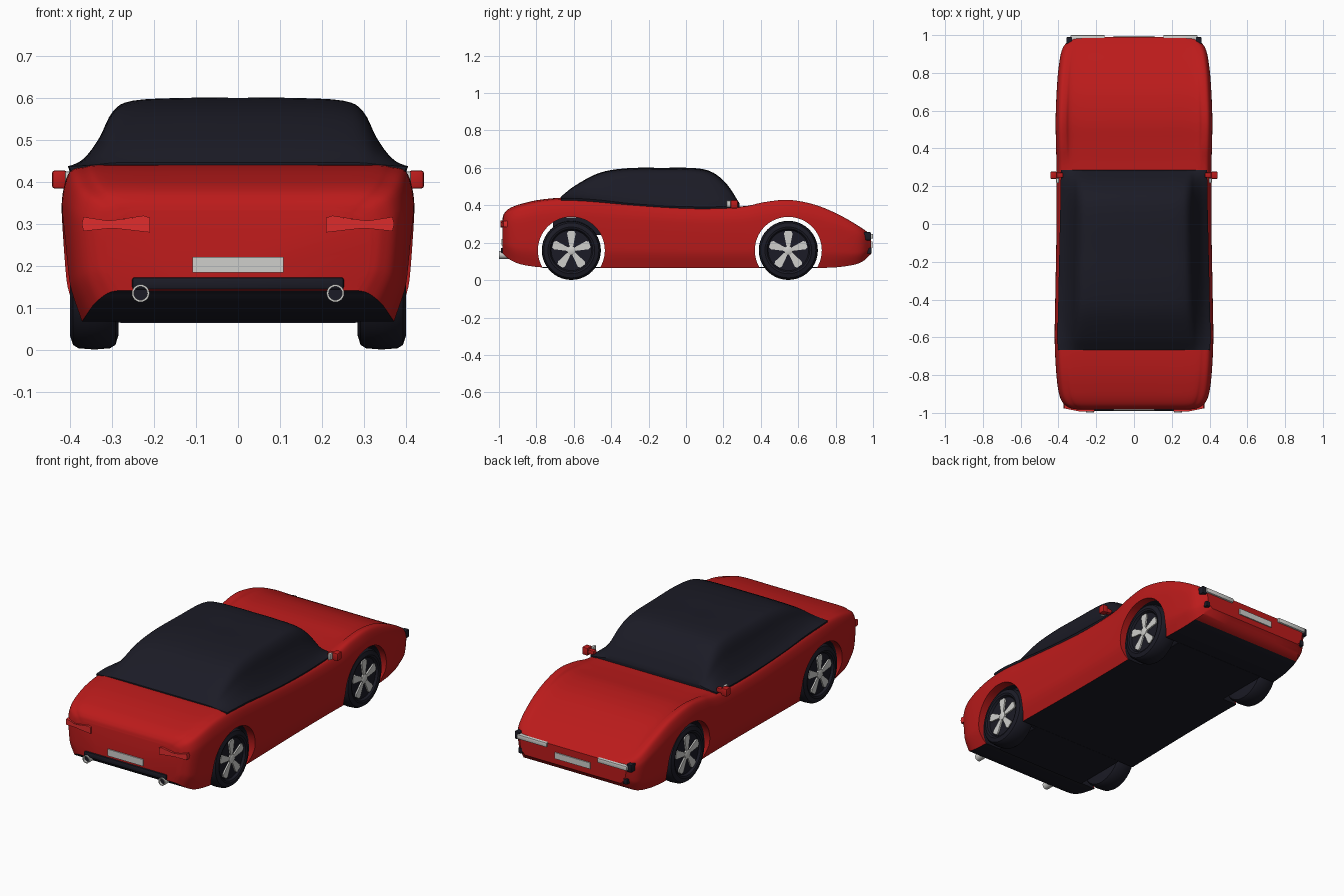
import bpy, bmesh, math
from mathutils import Vector, Matrix

cube = bpy.data.objects.get("Cube")
if cube:
    bpy.data.objects.remove(cube)


def material(name, rgb):
    m = bpy.data.materials.new(name)
    m.use_nodes = True
    m.diffuse_color = (*rgb, 1)
    m.node_tree.nodes["Principled BSDF"].inputs["Base Color"].default_value = (*rgb, 1)
    return m


RED = material("body red", (0.5, 0.011, 0.011))
DARK = material("dark blue grey", (0.011, 0.011, 0.019))
LAMP = material("lamp red", (0.74, 0.025, 0.025))
SILVER = material("light silver", (0.62, 0.62, 0.6))
parts = []


def finish(name, bm, *mats):
    bmesh.ops.recalc_face_normals(bm, faces=bm.faces[:])
    me = bpy.data.meshes.new(name)
    bm.to_mesh(me)
    bm.free()
    for m in mats:
        me.materials.append(m)
    ob = bpy.data.objects.new(name, me)
    bpy.context.collection.objects.link(ob)
    parts.append(ob)
    return ob


def spline(points, steps):
    """Catmull-Rom curve through tuples of any length."""
    p = [Vector(q) for q in points]
    p = [2 * p[0] - p[1]] + p + [2 * p[-1] - p[-2]]
    out = []
    for a, b, c, d in zip(p, p[1:], p[2:], p[3:]):
        for i in range(steps):
            t = i / steps
            out.append(0.5 * (2 * b + (c - a) * t + (2 * a - 5 * b + 4 * c - d) * t * t
                              + (3 * b - a - 3 * c + d) * t ** 3))
    return out + [p[-2]]


def loft(rings):
    """Skin closed rings and cap both ends."""
    bm = bmesh.new()
    rows = [[bm.verts.new(v) for v in r] for r in rings]
    n = len(rows[0])
    for a, b in zip(rows, rows[1:]):
        for i in range(n):
            j = (i + 1) % n
            bm.faces.new((a[i], a[j], b[j], b[i]))
    bm.faces.new(rows[0])
    bm.faces.new(rows[-1])
    return bm


def mirrored(half, y):
    """Full ring from a half section whose ends lie on the centre plane."""
    return [(x, y, z) for x, z in half] + [(-x, y, z) for x, z in half[-2:0:-1]]


def box(name, mat, x, y, z, bevel=0):
    bm = bmesh.new()
    size = Vector((x[1] - x[0], y[1] - y[0], z[1] - z[0]))
    mid = Vector((x[0] + x[1], y[0] + y[1], z[0] + z[1])) / 2
    bmesh.ops.create_cube(bm, size=1, matrix=Matrix.Translation(mid) @ Matrix.Diagonal((*size, 1)))
    if bevel:
        bmesh.ops.bevel(bm, geom=bm.edges[:], offset=bevel, segments=2, profile=.5, affect='EDGES')
    return finish(name, bm, mat)


def span(s, a, b):
    return sorted((s * a, s * b))


def lathe(name, mat, profile, centre, axis, closed=True, sides=40):
    """Revolve (radius, distance) points about the x or y axis."""
    c, rings = Vector(centre), []
    for i in range(sides):
        a = 2 * math.pi * i / sides
        u, v = math.cos(a), math.sin(a)
        rings.append([c + (Vector((d, r * u, r * v)) if axis == 'x' else Vector((r * u, d, r * v)))
                      for r, d in profile])
    bm = bmesh.new()
    rows = [[bm.verts.new(p) for p in r] for r in rings]
    m = len(profile)
    for i in range(sides):
        a, b = rows[i], rows[(i + 1) % sides]
        for k in range(m if closed else m - 1):
            bm.faces.new((a[k], a[(k + 1) % m], b[(k + 1) % m], b[k]))
    if not closed:
        for k in (0, -1):
            bm.faces.new([r[k] for r in rows])
    return finish(name, bm, mat)


def prism(name, mat, outline, direction):
    bm = bmesh.new()
    face = bm.faces.new([bm.verts.new(p) for p in outline])
    ext = bmesh.ops.extrude_face_region(bm, geom=[face])
    bmesh.ops.translate(bm, vec=direction,
                        verts=[v for v in ext["geom"] if isinstance(v, bmesh.types.BMVert)])
    return finish(name, bm, mat)


# Body shell: y, half width, underside, fender height, centre height
STATIONS = [(-.981, .315, .142, .315, .33), (-.972, .345, .135, .345, .356),
            (-.945, .378, .112, .37, .382), (-.885, .40, .085, .395, .406),
            (-.77, .413, .068, .424, .431), (-.61, .42, .065, .434, .441),
            (-.4, .417, .065, .418, .423), (0, .41, .065, .388, .393),
            (.28, .41, .065, .391, .394), (.42, .413, .065, .42, .402),
            (.55, .415, .065, .432, .41), (.69, .41, .065, .405, .392),
            (.82, .40, .07, .35, .343), (.93, .378, .092, .285, .284), (.99, .325, .14, .24, .243)]
rings = []
for y, w, zb, ze, zc in spline(STATIONS, 6):
    h = ze - zb
    side = spline([(.9 * w, zb), (.963 * w, zb + .2 * h), (.984 * w, zb + .36 * h), (w, zb + .7 * h),
                   (.99 * w, zb + .86 * h), (.95 * w, ze - .02 * h), (.87 * w, .7 * ze + .3 * zc),
                   (.78 * w, zc), (.4 * w, zc), (0, zc)], 4)
    rings.append(mirrored([Vector((0, zb)), Vector((.45 * w, zb))] + side, y))
body = finish("body_shell", loft(rings), RED, DARK)
for f in body.data.polygons:
    f.material_index = int(f.normal.z < -.6 and f.center.y < .91)

# Wheel arches cut right through the shell, bridged by floor panels
REAR_Y, FRONT_Y, AXLE_Z, ARCH_R, LIP_X = -.613, .547, .159, .179, .37
for name, y in (("rear", REAR_Y), ("front", FRONT_Y)):
    cutter = lathe("arch_cutter", RED, [(ARCH_R, d) for d in (-.7, -LIP_X, LIP_X, .7)],
                   (0, y, AXLE_Z), 'x', False, 64)
    cutter.hide_render = True
    mod = body.modifiers.new("arch", 'BOOLEAN')
    mod.operation, mod.solver, mod.object = 'DIFFERENCE', 'EXACT', cutter
    bpy.context.view_layer.objects.active = body
    bpy.ops.object.modifier_apply(modifier=mod.name)
    parts.remove(cutter)
    bpy.data.objects.remove(cutter)
    # Red arch lips, dark wells further in
    for f in body.data.polygons:
        reach = math.hypot(f.center.y - y, f.center.z - AXLE_Z)
        if abs(reach - ARCH_R) < .002 and abs(f.normal.x) < .01:
            f.material_index = int(abs(f.center.x) < LIP_X)
    box(name + "_floor_panel", DARK, (-.28, .28), (y - .155, y + .155), (.064, .069))
box("rear_inner_panel", DARK, (-.33, .33), (-.71, -.445), (.24, .335))

# Cabin: y, half width, base height, roof height
CABIN = [(-.668, .402, .437, .447), (-.59, .405, .437, .507), (-.46, .402, .428, .574),
         (-.31, .399, .411, .598), (-.13, .395, .398, .6), (.05, .391, .392, .598),
         (.145, .389, .392, .574), (.222, .388, .394, .508), (.285, .387, .397, .412)]
rings = []
for y, w, zb, zr in spline(CABIN, 5):
    h = zr - zb
    half = spline([(w, zb), (.91 * w, zb + .2 * h), (.825 * w, zb + .5 * h), (.75 * w, zb + .83 * h),
                   (.63 * w, zb + .965 * h), (.3 * w, zr), (0, zr)], 4)
    rings.append(mirrored([Vector((0, zb - .03)), Vector((.97 * w, zb - .03))] + half, y))
finish("cabin", loft(rings), DARK)

# Wheels with five flared spokes
TYRE = [(.05, .285), (.125, .285), (.147, .292), (.155, .305), (.158, .342), (.155, .38),
        (.147, .393), (.125, .4), (.115, .396), (.108, .384), (.05, .384)]
for s, side in ((-1, "right"), (1, "left")):
    for end, y in (("rear", REAR_Y), ("front", FRONT_Y)):
        tag = end + "_" + side
        centre = Vector((0, y, AXLE_Z))
        lathe(tag + "_tyre", DARK, [(r, s * d) for r, d in TYRE], centre, 'x')
        lathe(tag + "_rim_disc", DARK, [(.06, s * .3), (.06, s * .384)], centre, 'x', False)
        lathe(tag + "_hub", SILVER, [(.024, s * .38), (.024, s * .394), (.018, s * .397)],
              centre, 'x', False, 20)
        for k in range(5):
            turn = Matrix.Rotation(k * math.tau / 5, 3, 'X')
            shape = [(-.009, .018), (.009, .018), (.023, .09), (.016, .103), (-.016, .103), (-.023, .09)]
            prism(tag + "_spoke", SILVER,
                  [centre + turn @ Vector((s * .382, a, b)) for a, b in shape], (s * .01, 0, 0))

    # Door mirrors
    box(side + "_mirror_arm", RED, span(s, .375, .415), (.245, .272), (.392, .418), .006)
    box(side + "_mirror", RED, span(s, .408, .443), (.238, .278), (.384, .428), .007)
    box(side + "_mirror_glass", SILVER, span(s, .396, .412), (.217, .243), (.39, .425), .004)

    # Tail lamps wrapping the corners, and exhaust pipes
    lamp = [(.21, .28), (.29, .289), (.31, .289), (.368, .283), (.372, .3), (.368, .317),
            (.31, .308), (.29, .31), (.225, .32), (.21, .315)]
    prism(side + "_tail_lamp", LAMP,
          [(s * x, -.992 + .2 * max(0, x - .29), z) for x, z in lamp], (0, .045, 0))
    lathe(side + "_exhaust", SILVER, [(.021, -.94), (.021, -.999), (.016, -.999), (.016, -.94)],
          (s * .232, 0, .135), 'y', True, 24)
    lathe(side + "_exhaust_core", DARK, [(.016, -.94), (.016, -.985)], (s * .232, 0, .135), 'y', False, 24)

    # Head lamps, corner lamps and markers
    box(side + "_head_lamp", SILVER, span(s, .155, .337), (.96, 1.0), (.222, .247), .004)
    box(side + "_corner_lamp", DARK, span(s, .327, .358), (.945, .99), (.213, .256), .006)
    box(side + "_marker", DARK, span(s, .31, .333), (.965, .993), (.142, .172), .004)

# Bumper strip and blank plates
box("rear_bumper_strip", DARK, (-.252, .252), (-.99, -.95), (.144, .173), .006)
box("rear_plate", SILVER, (-.108, .108), (-.987, -.979), (.184, .221))
box("front_plate", SILVER, (-.108, .108), (.988, .996), (.172, .206))

# Smooth shading with sharp edges kept
bpy.ops.object.select_all(action='DESELECT')
for ob in parts:
    ob.select_set(True)
bpy.context.view_layer.objects.active = body
bpy.ops.object.shade_smooth_by_angle(angle=math.radians(35))
